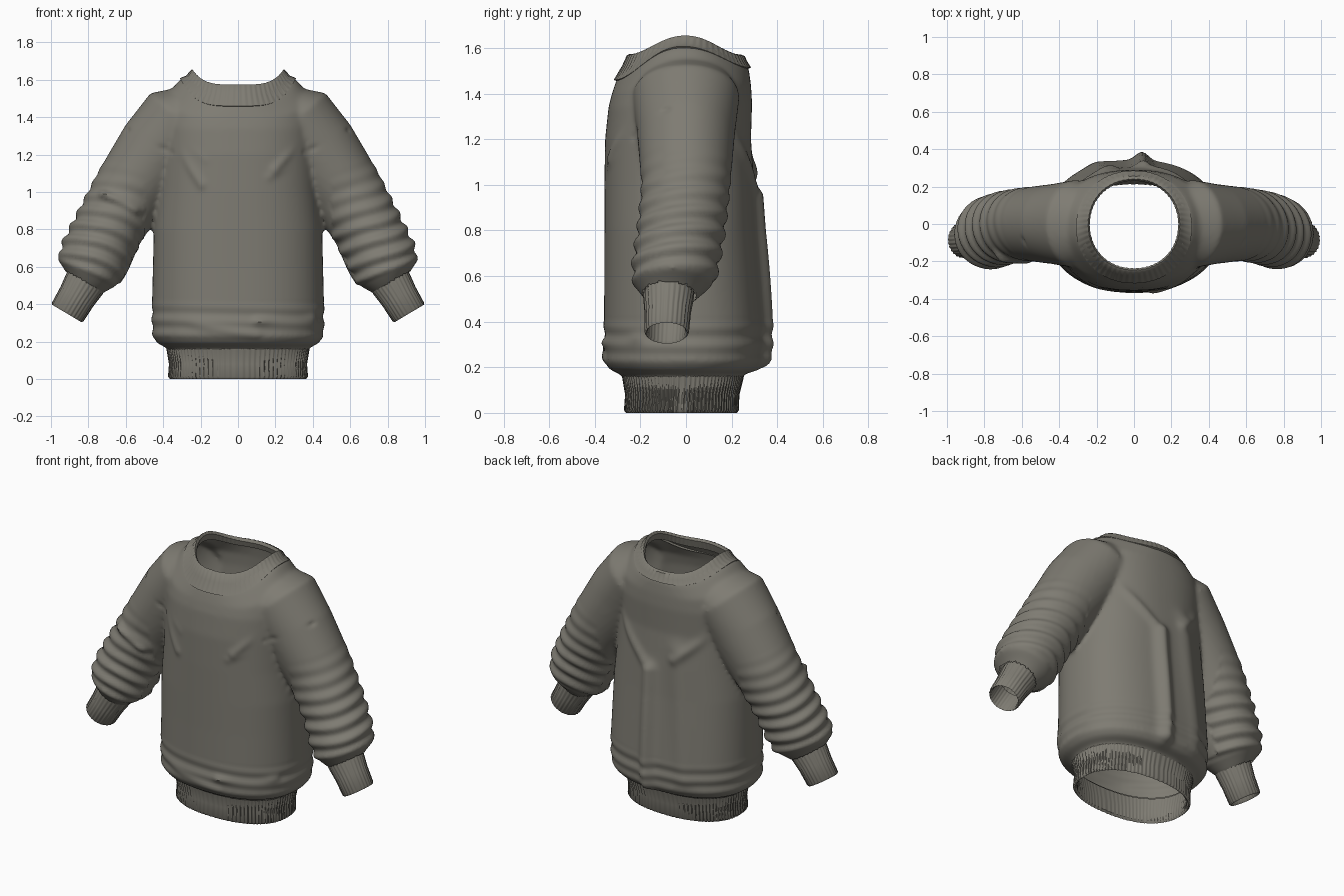
import bpy, bmesh, math
from mathutils import Vector

cube = bpy.data.objects.get("Cube")
if cube:
    bpy.data.objects.remove(cube, do_unlink=True)

wool = bpy.data.materials.new("grey_wool")
wool.use_nodes = True
COLOUR = (0.21, 0.2, 0.17, 1)
wool.diffuse_color = COLOUR
wool.node_tree.nodes["Principled BSDF"].inputs["Base Color"].default_value = COLOUR


def oval(hw, front, back, side_z, front_z, back_z, count=64, power=2.3, rib=0.0):
    """Horizontal loop whose height may differ at the sides, front and back."""
    loop = []
    for i in range(count):
        a = 2 * math.pi * i / count
        c, s = math.cos(a), math.sin(a)
        k = 1 + (rib if i % 4 < 2 else -rib)
        x = hw * math.copysign(abs(c) ** (2 / power), c) * k
        mid, half = (front + back) / 2, (back - front) / 2
        y = mid + half * math.copysign(abs(s) ** (2 / power), s) * k
        low = front_z if s < 0 else back_z
        loop.append(Vector((x, y, low + (side_z - low) * c ** 4)))
    return loop


def level(hw, front, back, z, **kw):
    return oval(hw, front, back, z, z, z, **kw)


def tube_loop(centre, axis, r_side, r_depth, count=40, rib=0.0):
    """Loop around an axis lying close to the x-z plane."""
    depth = Vector((0, 1, 0))
    across = depth.cross(axis).normalized()
    loop = []
    for i in range(count):
        a = 2 * math.pi * i / count
        k = 1 + (rib if i % 4 < 2 else -rib)
        loop.append(centre + (across * math.cos(a) * r_side + depth * math.sin(a) * r_depth) * k)
    return loop


def loft(bm, loops, capped=False):
    rows = [[bm.verts.new(p) for p in loop] for loop in loops]
    n = len(rows[0])
    for lo, hi in zip(rows, rows[1:]):
        for i in range(n):
            j = (i + 1) % n
            bm.faces.new((lo[i], lo[j], hi[j], hi[i]))
    if capped:
        for row in (rows[0], rows[-1]):
            hub = bm.verts.new(sum((v.co for v in row), Vector()) / n)
            for i in range(n):
                bm.faces.new((row[i], row[(i + 1) % n], hub))


def finish(name, bm):
    bmesh.ops.recalc_face_normals(bm, faces=bm.faces)
    mesh = bpy.data.meshes.new(name)
    bm.to_mesh(mesh)
    bm.free()
    mesh.materials.clear()
    mesh.materials.append(wool)
    obj = bpy.data.objects.new(name, mesh)
    bpy.context.collection.objects.link(obj)
    bpy.ops.object.select_all(action='DESELECT')
    obj.select_set(True)
    bpy.context.view_layer.objects.active = obj
    bpy.ops.object.shade_smooth_by_angle(angle=math.radians(40))
    return obj


# Torso volume, from the gathered waist to the neckline
bm = bmesh.new()
torso = [level(*r) for r in (
    (.37, -.27, .24, .13), (.38, -.28, .25, .165), (.43, -.335, .31, .19),
    (.458, -.36, .335, .23), (.46, -.36, .34, .4), (.455, -.358, .325, .6),
    (.45, -.358, .31, .8), (.43, -.358, .3, 1), (.42, -.355, .285, 1.2))]
torso += [oval(*r) for r in (
    (.42, -.34, .29, 1.36, 1.34, 1.36), (.4, -.325, .285, 1.5, 1.4, 1.44),
    (.31, -.305, .275, 1.6, 1.46, 1.51), (.25, -.25, .25, 1.63, 1.56, 1.56))]
loft(bm, torso, capped=True)

# Sleeve volumes: x, y, z, side radius, depth radius
SLEEVE = ((.22, 0, 1.46, .13, .19), (.31, 0, 1.39, .21, .235), (.42, 0, 1.23, .222, .215),
          (.58, 0, 1.0, .2, .195), (.69, -.02, .81, .187, .192), (.765, -.045, .65, .192, .19),
          (.795, -.055, .575, .18, .18), (.81, -.065, .53, .13, .135), (.83, -.07, .5, .1, .1))
for side in (1, -1):
    centres = [Vector((s[0] * side, s[1], s[2])) for s in SLEEVE]
    loops = []
    for i, s in enumerate(SLEEVE):
        axis = centres[min(i + 1, len(SLEEVE) - 1)] - centres[max(i - 1, 0)]
        loops.append(tube_loop(centres[i], axis.normalized(), s[3], s[4]))
    loft(bm, loops, capped=True)
body = finish("sweater_body", bm)

# Fuse torso and sleeves into one soft skin
fuse = body.modifiers.new("fuse", 'REMESH')
fuse.mode = 'VOXEL'
fuse.voxel_size = 0.013
soft = body.modifiers.new("soften", 'SMOOTH')
soft.factor, soft.iterations = 0.5, 8
skin = bpy.data.meshes.new_from_object(body.evaluated_get(bpy.context.evaluated_depsgraph_get()))
bpy.data.objects.remove(body, do_unlink=True)
bm = bmesh.new()
bm.from_mesh(skin)
bm.normal_update()

# Folds and seams: start, end, width, height
FOLDS = [((.36, -.3, 1.27), (.2, -.35, 1.12), .025, .022),
         ((.3, -.33, 1.14), (.17, -.36, 1.08), .022, .012),
         ((-.36, -.3, 1.26), (-.2, -.35, 1.04), .025, .018),
         ((-.3, -.33, 1.27), (-.18, -.36, 1.17), .02, .012),
         ((-.74, -.17, 1.0), (-.47, -.2, .86), .022, .022),
         ((-.36, -.34, .3), (.1, -.37, .24), .025, .012),
         ((.42, -.2, .33), (.1, -.36, .31), .022, .012),
         ((.04, .33, .25), (.05, .32, .95), .045, .045),
         ((-.2, .3, .3), (-.14, .29, 1.1), .06, .014),
         ((.3, .25, 1.2), (.1, .3, 1.0), .03, .016),
         ((-.3, .25, 1.2), (-.12, .3, 1.05), .03, .016),
         ((.61, -.08, 1.34), (.36, -.24, 1.21), .014, -.008),
         ((-.61, -.08, 1.34), (-.36, -.24, 1.21), .014, -.008)]
FOLDS = [(Vector(a), Vector(b), w, h) for a, b, w, h in FOLDS]
DOWN = Vector((.46, 0, -.89))
moves = []
for v in bm.verts:
    p, push = v.co, 0.0
    for a, b, w, h in FOLDS:
        ab = b - a
        t = max(0, min(1, (p - a).dot(ab) / ab.length_squared))
        d = (p - a - ab * t).length
        push += h * math.exp(-(d / w) ** 2)
    # Bunched rings on the sleeves, tilted around the arm
    outward = abs(p.x) * .89 + p.z * .46
    along = abs(p.x) * DOWN.x + p.z * DOWN.z
    if abs(p.x) > .5 and outward > .8:
        fade = min(1, max(0, (along + .75) / .4)) * min(1, max(0, (-.13 - along) / .04))
        tilt = .12 * p.y * (1 if p.x > 0 else -2)
        push += .009 * fade * math.sin(70 * (along + tilt) + 2 * math.sin(9 * outward))
    # Gathers above the hem
    elif .2 < p.z < .42:
        push += .005 * math.sin((p.z - .2) * 75 + 2 * p.x) * math.sin((p.z - .2) * 14)
    moves.append(v.normal * push)
for v, m in zip(bm.verts, moves):
    v.co += m

# Open the neck, waist and wrists
CUFF_TOP, CUFF_END = Vector((.808, -.075, .53)), Vector((.915, -.085, .35))
cuff_axis = (CUFF_END - CUFF_TOP).normalized()
doomed = []
for f in bm.faces:
    c = f.calc_center_median()
    q = Vector((abs(c.x), c.y, c.z))
    wrist = q.x > .65 and (q - CUFF_TOP).dot(cuff_axis) > .018
    if c.z < .158 or wrist or (c.z > 1.3 and math.hypot(c.x, c.y) < .262):
        doomed.append(f)
bmesh.ops.delete(bm, geom=doomed, context='FACES')
finish("sweater_body", bm)

# Collar band, folded over to the inside
bm = bmesh.new()
loft(bm, [oval(*r, count=240, power=2.1, rib=rib) for r, rib in (
    ((.3, -.3, .275, 1.595, 1.455, 1.51), 0), ((.31, -.317, .285, 1.608, 1.46, 1.515), .002),
    ((.275, -.28, .268, 1.622, 1.52, 1.54), .006), ((.256, -.258, .256, 1.645, 1.568, 1.565), .006),
    ((.245, -.246, .24, 1.655, 1.574, 1.572), .004), ((.236, -.237, .23, 1.64, 1.56, 1.555), .004),
    ((.245, -.25, .24, 1.6, 1.51, 1.52), .003))])
finish("collar", bm)

# Ribbed hem with an inner wall
bm = bmesh.new()
loft(bm, [level(*r, count=360, rib=rib) for r, rib in (
    ((.385, -.285, .258, .185), 0), ((.378, -.277, .25, .15), .008), ((.366, -.265, .232, .08), .009),
    ((.371, -.27, .23, .012), .009), ((.362, -.262, .222, 0), .006), ((.352, -.252, .212, .012), .005),
    ((.355, -.255, .222, .08), .005), ((.372, -.27, .242, .17), 0))])
finish("hem", bm)

# Ribbed cuffs: position along the cuff, radius, rib depth
for side, label in ((1, "left"), (-1, "right")):
    flip = Vector((side, 1, 1))
    axis = cuff_axis * flip
    bm = bmesh.new()
    loft(bm, [tube_loop(CUFF_TOP.lerp(CUFF_END, t) * flip, axis, r, r, 112, rib) for t, r, rib in (
        (0, .11, 0), (.12, .11, .015), (.5, .1, .02), (.96, .096, .02),
        (1, .09, .01), (.95, .083, .01), (.3, .088, .01))])
    finish(label + "_cuff", bm)
